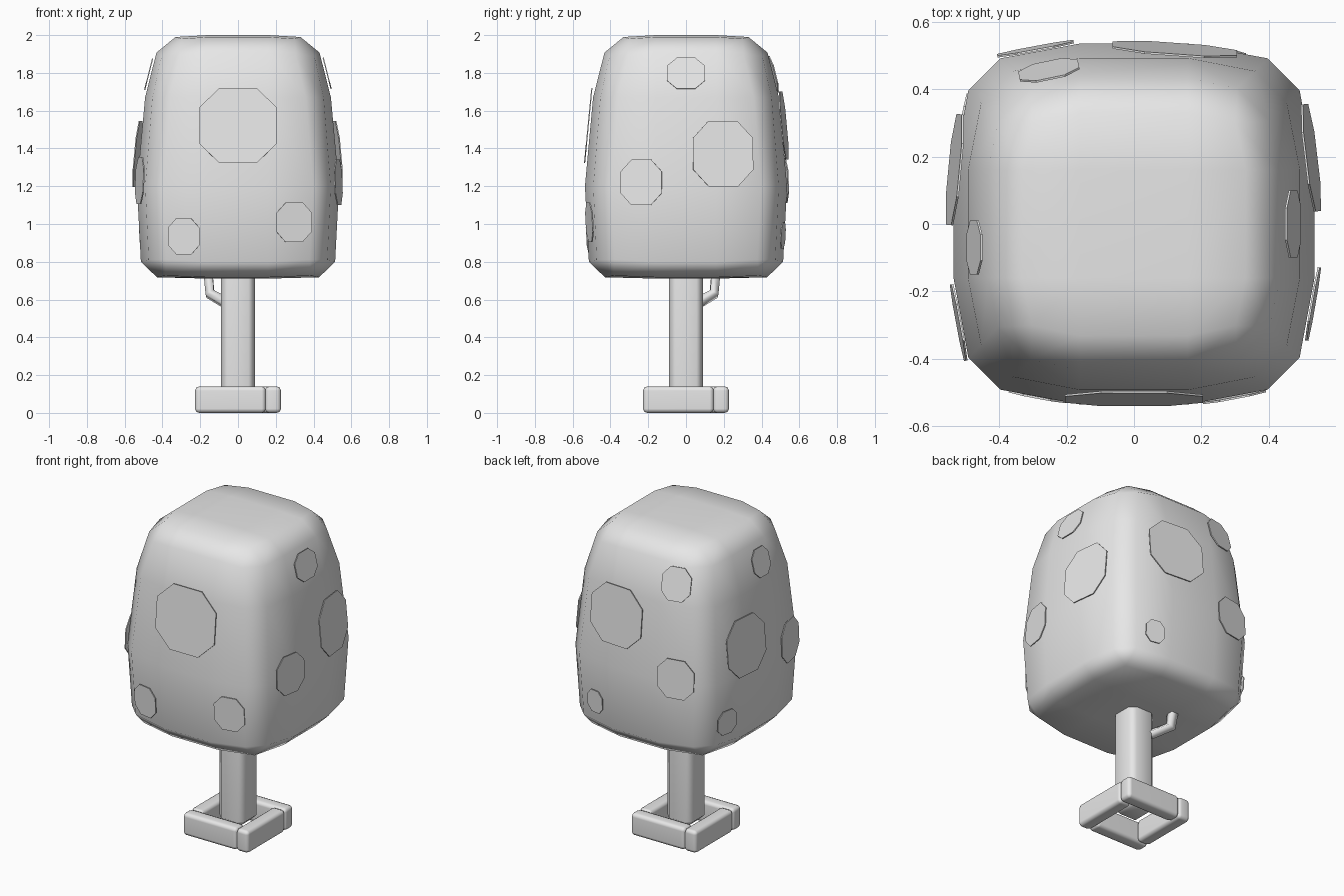
import bpy
import bmesh
from math import radians
from mathutils import Matrix, Vector
from mathutils.bvhtree import BVHTree

if "Cube" in bpy.data.objects:
    bpy.data.objects.remove(bpy.data.objects["Cube"], do_unlink=True)

grey = bpy.data.materials.new("plain_grey")
grey.use_nodes = True
grey.diffuse_color = (0.8, 0.8, 0.8, 1)
grey.node_tree.nodes["Principled BSDF"].inputs["Base Color"].default_value = (0.8, 0.8, 0.8, 1)


def add_object(name, bm, bevel=0.0, segments=1):
    """Turn a bmesh into an object with softly shaded bevelled edges."""
    bmesh.ops.recalc_face_normals(bm, faces=bm.faces)
    mesh = bpy.data.meshes.new(name)
    bm.to_mesh(mesh)
    bm.free()
    mesh.materials.append(grey)
    obj = bpy.data.objects.new(name, mesh)
    bpy.context.collection.objects.link(obj)
    if bevel:
        mesh.shade_smooth()
        mod = obj.modifiers.new("soft_edges", "BEVEL")
        mod.width = bevel
        mod.segments = segments
        mod.limit_method = "ANGLE"
        mod.angle_limit = radians(40)
        obj.modifiers.new("flat_centres", "WEIGHTED_NORMAL")
    return obj


def add_block(name, centre, size, bevel, segments, turn=0):
    bm = bmesh.new()
    place = Matrix.Rotation(radians(turn), 4, "Z") @ Matrix.Translation(centre)
    bmesh.ops.create_cube(bm, size=1, matrix=place @ Matrix.Diagonal((*size, 1)))
    return add_object(name, bm, bevel, segments)


# Canopy: a bulging block, widest below the middle, with a slightly domed top
LEVELS = [(0.72, 0.51), (1.2, 0.535), (1.67, 0.492), (1.985, 0.412)]
bm = bmesh.new()
bmesh.ops.create_cube(bm, size=2)
bmesh.ops.subdivide_edges(bm, edges=bm.edges[:], cuts=2, use_grid_fill=True)
for v in bm.verts:
    x, y, z = v.co
    height, half = LEVELS[round((z + 1) * 1.5)]
    outer = [abs(c) > 0.9 for c in (x, y)]
    if all(outer):
        half *= 0.89
    for axis, c in enumerate((x, y)):
        v.co[axis] = (1 if c > 0 else -1) * (half if outer[axis] else 0.16)
    if abs(z) > 0.9:
        height += (0.015, 0.0, -0.025)[sum(outer)] * (1 if z > 0 else -0.6)
    v.co.z = height
bmesh.ops.recalc_face_normals(bm, faces=bm.faces)
surface = BVHTree.FromBMesh(bm)
add_object("canopy", bm, 0.08)


# Leaf patches: thin octagons lying on the canopy's sides
def add_patch(name, out, across, height, width, tall):
    side = Vector((-out.y, out.x, 0))

    def hit(u, v):
        start = out * 2 + side * u + Vector((0, 0, v))
        return surface.ray_cast(start, -out)[0]

    u, v = width * 0.4, tall * 0.4
    a, b, c, d = [hit(across + i * u, height + j * v)
                  for i, j in ((-1, -1), (1, -1), (1, 1), (-1, 1))]
    normal = (c - a).cross(d - b).normalized()
    centre = hit(across, height) + normal * 0.012
    right = Vector((0, 0, 1)).cross(normal).normalized()
    up = normal.cross(right)
    bm = bmesh.new()
    k = 0.48
    corners = [(1, -k), (1, k), (k, 1), (-k, 1), (-1, k), (-1, -k), (-k, -1), (k, -1)]
    bm.faces.new([bm.verts.new(centre + right * i * width / 2 + up * j * tall / 2)
                  for i, j in corners])
    patch = add_object(name, bm)
    mod = patch.modifiers.new("thin_plate", "SOLIDIFY")
    mod.thickness = 0.006
    mod.offset = 0


# Each patch: distance along the side to its own right, height, width, tallness
PATCHES = {
    "front": ((0, -1), [(0, 1.52, 0.41, 0.4), (-0.285, 0.935, 0.17, 0.19),
                        (0.295, 1.01, 0.19, 0.21)]),
    "left": ((1, 0), [(0, 1.795, 0.2, 0.17), (0.195, 1.37, 0.32, 0.35),
                      (-0.235, 1.22, 0.22, 0.24)]),
    "back": ((0, 1), [(-0.12, 1.52, 0.37, 0.36), (0.25, 1.79, 0.18, 0.2),
                      (0.29, 1.23, 0.23, 0.24), (-0.27, 0.94, 0.12, 0.14)]),
    "right": ((-1, 0), [(0.07, 1.79, 0.16, 0.17), (-0.16, 1.37, 0.33, 0.35),
                        (0.29, 1.23, 0.23, 0.25), (-0.31, 0.94, 0.15, 0.15)]),
}
for name, (direction, spots) in PATCHES.items():
    for number, spot in enumerate(spots, 1):
        add_patch(f"{name}_leaf_patch_{number}", Vector((*direction, 0)), *spot)

# Trunk: a square post with broad chamfers
add_block("trunk", (0, 0, 0.43), (0.18, 0.18, 0.72), 0.035, 1)

# Base: four bars chasing each other round the trunk
for i, name in enumerate(("front", "left", "back", "right")):
    add_block(f"{name}_base_bar", (-0.04, -0.185, 0.07), (0.375, 0.085, 0.14), 0.022, 2, i * 90)

# Branch: a short bent limb rising into the canopy
curve = bpy.data.curves.new("branch", "CURVE")
curve.dimensions = "3D"
curve.bevel_depth = 0.034
curve.bevel_resolution = 0
curve.use_fill_caps = True
line = curve.splines.new("POLY")
path = [(0.05, 0.575), (0.148, 0.63), (0.162, 0.78)]
line.points.add(len(path) - 1)
for point, (reach, height) in zip(line.points, path):
    point.co = (-reach, reach, height, 1)
curve.materials.append(grey)
bpy.context.collection.objects.link(bpy.data.objects.new("branch", curve))
